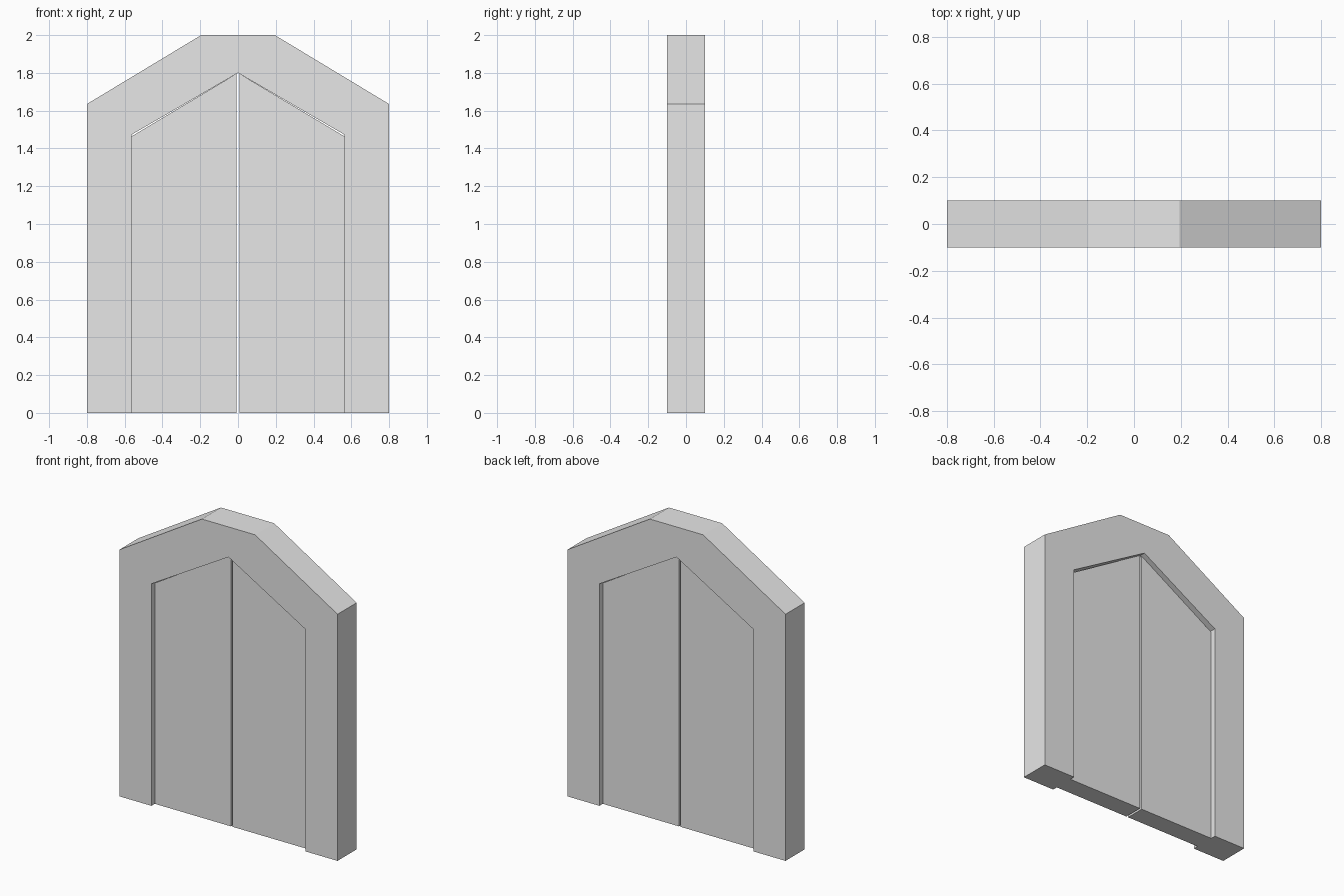
import bpy
import bmesh

cube = bpy.data.objects.get("Cube")
if cube:
    bpy.data.objects.remove(cube, do_unlink=True)

grey = bpy.data.materials.new("light_grey")
grey.use_nodes = True
grey.diffuse_color = (0.8, 0.8, 0.8, 1)
grey.node_tree.nodes["Principled BSDF"].inputs["Base Color"].default_value = (0.8, 0.8, 0.8, 1)

FRAME_DEPTH = 0.2
DOOR_DEPTH = 0.13
OPENING = 0.565   # half width of the doorway
APEX = 1.80       # height of the doorway's point
GAP = 0.007       # half of the slit between the doors


def slab(name, outline, depth):
    """Extrude a front outline of (x, z) points, centred on y = 0."""
    bm = bmesh.new()
    face = bm.faces.new([bm.verts.new((x, -depth / 2, z)) for x, z in outline])
    moved = bmesh.ops.extrude_face_region(bm, geom=[face])["geom"]
    verts = [v for v in moved if isinstance(v, bmesh.types.BMVert)]
    bmesh.ops.translate(bm, verts=verts, vec=(0, depth, 0))
    bmesh.ops.recalc_face_normals(bm, faces=bm.faces)
    mesh = bpy.data.meshes.new(name)
    bm.to_mesh(mesh)
    bm.free()
    mesh.materials.append(grey)
    obj = bpy.data.objects.new(name, mesh)
    bpy.context.collection.objects.link(obj)
    return obj


# Door frame: one arch outline with a pointed opening down to the ground
right_side = [(-OPENING, 1.472), (-OPENING, 0), (-0.8, 0), (-0.8, 1.635), (-0.195, 2)]
left_side = [(-x, z) for x, z in reversed(right_side)]
slab("door_frame", right_side + left_side + [(0, APEX)], FRAME_DEPTH)

# Two recessed door leaves with slanted tops and a thin slit between them
for name, side in (("left_door", 1), ("right_door", -1)):
    leaf = [(GAP, 0), (OPENING, 0), (OPENING, 1.463), (GAP, APEX - 0.004)]
    slab(name, [(side * x, z) for x, z in leaf], DOOR_DEPTH)
